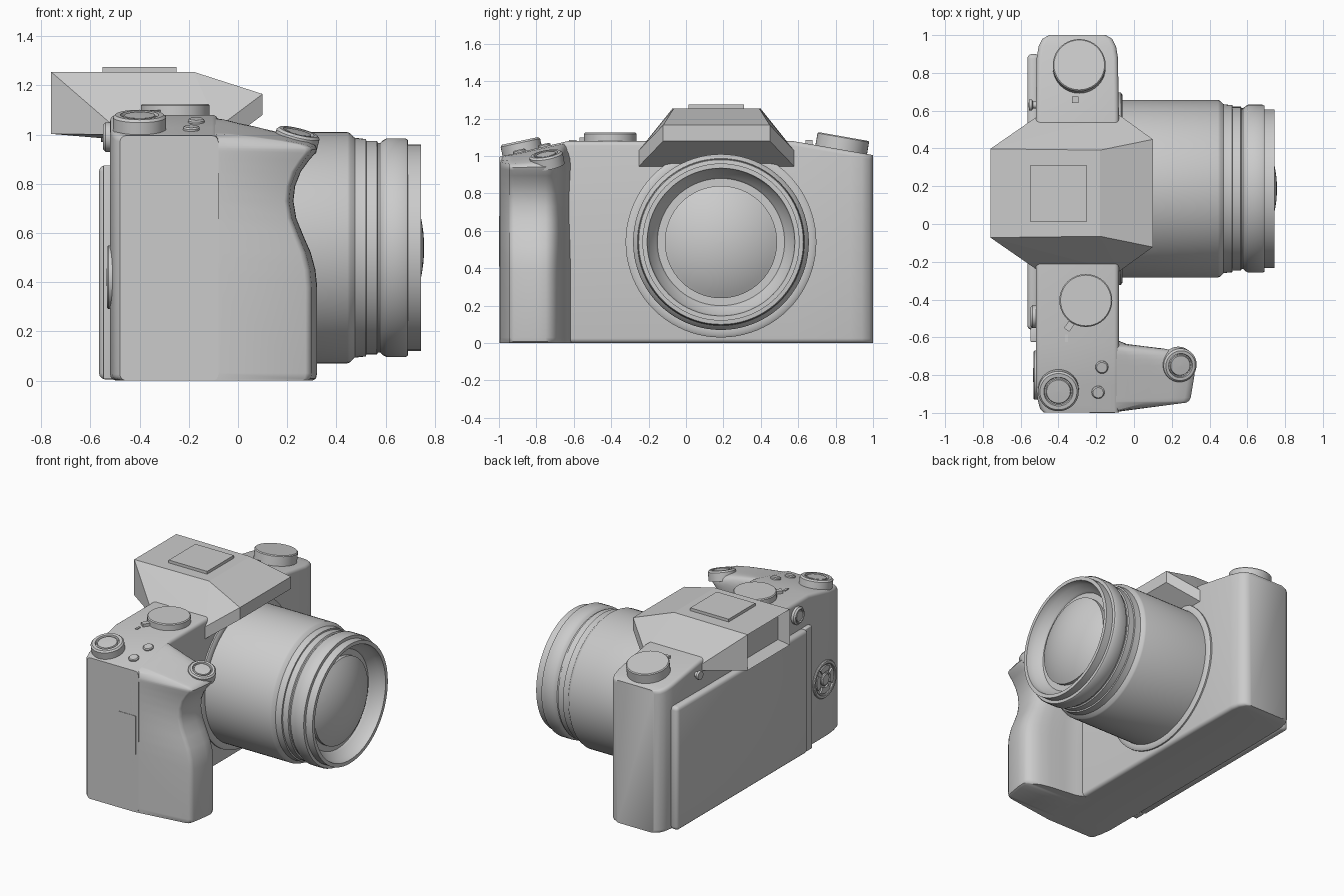
import bpy, bmesh
from math import sin, cos, pi, radians
from mathutils import Matrix, Euler, Vector

if "Cube" in bpy.data.objects:
    bpy.data.objects.remove(bpy.data.objects["Cube"])


def finish(name, bm, angle=35):
    bmesh.ops.recalc_face_normals(bm, faces=bm.faces)
    me = bpy.data.meshes.new(name)
    bm.to_mesh(me)
    bm.free()
    if angle:
        me.shade_smooth()
        me.set_sharp_from_angle(angle=radians(angle))
    ob = bpy.data.objects.new(name, me)
    bpy.context.collection.objects.link(ob)
    return ob


def loft(name, rings, angle=35):
    bm = bmesh.new()
    vs = [[bm.verts.new(p) for p in r] for r in rings]
    n = len(rings[0])
    for a, b in zip(vs, vs[1:]):
        for i in range(n):
            j = (i + 1) % n
            bm.faces.new((a[i], a[j], b[j], b[i]))
    bm.faces.new(vs[0])
    bm.faces.new(vs[-1])
    return finish(name, bm, angle)


def turned(name, profile, loc, rot=(0, 0, 0), n=40):
    # profile of (radius, height) pairs around the local z axis
    m = Matrix.Translation(loc) @ Euler([radians(a) for a in rot]).to_matrix().to_4x4()
    return loft(name, [[m @ Vector((r * cos(2 * pi * i / n), r * sin(2 * pi * i / n), h))
                        for i in range(n)] for r, h in profile])


def box(name, lo, hi, bevel=0.0, rot=0):
    bm = bmesh.new()
    c = [(a + b) / 2 for a, b in zip(lo, hi)]
    s = [b - a for a, b in zip(lo, hi)]
    m = Matrix.Translation(c) @ Matrix.Rotation(radians(rot), 4, 'Z') @ Matrix.Diagonal((*s, 1))
    bmesh.ops.create_cube(bm, size=1, matrix=m)
    if bevel:
        bmesh.ops.bevel(bm, geom=bm.edges[:], offset=bevel, segments=3, profile=0.5, affect='EDGES')
    return finish(name, bm)


def top_z(y):
    # shoulders fall away towards both ends
    if y < -0.63:
        return 1.08 - 0.085 * (-0.63 - y) / 0.37
    return 1.08 - 0.075 * max(0, y - 0.57) / 0.43


# main body, lofted along its length
def body_ring(y, x0, x1, r=0.025):
    z1, pts = top_z(y), []
    corners = [(x1 - r, r, -90), (x1 - r, z1 - r, 0), (x0 + r, z1 - r, 90), (x0 + r, r, 180)]
    for cx, cz, a0 in corners:
        for k in range(5):
            a = radians(a0 + k * 22.5)
            pts.append((cx + r * cos(a), y, cz + r * sin(a)))
    return pts


stations = [(-.997, -.48, -.08), (-.98, -.497, -.08), (-.93, -.51, -.08), (-.85, -.52, -.08),
            (-.63, -.52, -.08), (.57, -.52, -.08), (.88, -.515, -.085), (.94, -.505, -.095),
            (.98, -.485, -.115), (1.0, -.45, -.15)]
loft("camera_body", [body_ring(*s) for s in stations])

# hand grip, a waisted profile lofted along y
grip_profile = [(0, 0), (.96, 0), (.99, .008), (1, .03), (1, .38), (.985, .45), (.945, .52),
                (.88, .59), (.82, .66), (.795, .73), (.81, .79), (.86, .85), (.93, .895),
                (.985, .925), (1, .945), (.985, .965), (.93, .985), (.75, 1.015), (.5, 1.045),
                (.25, 1.07), (0, 1.08)]
grip_reach = [(-.61, -.10), (-.635, -.04), (-.648, .06), (-.66, .16), (-.675, .235), (-.695, .28), (-.72, .31),
              (-.75, .322), (-.8, .32), (-.92, .30), (-.938, .29), (-.946, .275), (-.997, -.11)]
loft("hand_grip", [[(-.15 + u * (xm + .15), y,
                     z - (1.08 - top_z(y)) * max(0, z - .93) / .15)
                    for u, z in grip_profile] for y, xm in grip_reach], 40)

# viewfinder housing with recessed eyepiece
half = [(-.76, .235, 1.255), (-.18, .228, 1.255), (.1, .285, 1.165), (.1, .285, 1.08),
        (-.08, .415, .945), (-.08, .415, 1.03), (-.5, .415, 1.03), (-.5, .415, 1.0), (-.76, .235, 1.003)]
bm = bmesh.new()
for x, d, z in half:
    for s in (-1, 1):
        bm.verts.new((x, .163 + s * d, z))
bmesh.ops.convex_hull(bm, input=bm.verts[:])
bmesh.ops.dissolve_limit(bm, angle_limit=radians(1), verts=bm.verts[:], edges=bm.edges[:])
bm.normal_update()
rear = min(bm.faces, key=lambda f: f.calc_center_median().x)
bmesh.ops.inset_individual(bm, faces=[rear], thickness=.045)
bmesh.ops.translate(bm, verts=rear.verts[:], vec=(.07, 0, 0))
finish("viewfinder_housing", bm, 0)
box("accessory_shoe", (-.55, .013, 1.24), (-.25, .31, 1.275))

# lens
LY, LZ = .187, .54
turned("lens_flange", [(.51, -.1), (.51, -.07), (.495, -.06), (.47, -.06)], (0, LY, LZ), (0, 90, 0), 80)
turned("lens_barrel",
       [(.47, -.1), (.47, .445), (.466, .455), (.447, .475), (.443, .51), (.443, .52), (.434, .522),
        (.434, .565), (.426, .57), (.426, .578), (.437, .59), (.445, .605), (.445, .68), (.44, .69),
        (.42, .692), (.42, .745), (.395, .745), (.385, .70), (.35, .665), (.34, .65), (.29, .65)],
       (0, LY, LZ), (0, 90, 0), 80)
R = .585
turned("front_glass", [(.3, .64)] + [(R * sin(a), .757 - R + R * cos(a)) for a in
       [.538 * (1 - k / 10) + .001 for k in range(11)]], (0, LY, LZ), (0, 90, 0), 64)

# rear screen panel with hinge strip
box("rear_screen", (-.565, -.56, .005), (-.50, .90, .875), .025)
box("screen_hinge", (-.548, -.625, .005), (-.50, -.55, .875), .006)


# dials and buttons
def plain(r, h):
    return [(r, -.06), (r, h - .006), (r - .006, h), (.001, h)]


def ringed(r, h):
    return [(r, -.04), (r, h - .01), (r - .01, h), (r * .72, h), (r * .68, h - .012),
            (r * .62, h - .012), (r * .58, h - .002), (.001, h)]


turned("left_dial", plain(.14, .07), (-.29, .83, 1.035), (-10, 0, 0))
turned("mode_dial", plain(.14, .045), (-.255, -.405, 1.08))
turned("control_dial", ringed(.108, .06), (-.40, -.875, 1.022), (12, 0, 0))
turned("shutter_button", ringed(.09, .028), (.24, -.745, .985), (10, 14, 0))
for i, (x, y) in enumerate([(-.17, -.757), (-.19, -.89)]):
    turned(f"top_button_{i}", plain(.034, .014), (x, y, top_z(y)), (13, 0, 0), 20)
box("dial_pointer", (-.36, -.565, 1.06), (-.325, -.515, 1.1), 0, -35)
box("dial_mark", (-.365, -.625, 1.07), (-.35, -.585, 1.086))
box("left_dial_mark", (-.328, .64, 1.05), (-.295, .675, 1.085))
turned("rear_button", ringed(.06, .028), (-.52, -.49, .99), (0, -90, 0))
turned("rear_knob", [(.018, -.02), (.018, .015), (.03, .02), (.03, .036), (.001, .038)],
       (-.52, .63, 1.0), (0, -90, 0), 20)

# rear control pad
turned("pad_ring", [(.105, -.02), (.105, .008), (.11, .012), (.125, .012), (.13, .006), (.13, -.02)],
       (-.52, -.80, .42), (0, -90, 0))
turned("pad_centre", plain(.042, .014), (-.52, -.80, .42), (0, -90, 0), 24)
for i in range(4):
    rim = []
    for r, sgn in ((.055, 1), (.095, -1)):
        for k in range(7):
            a = i * pi / 2 + sgn * radians(-34 + k * 68 / 6)
            rim.append((-.80 + r * cos(a), .42 + r * sin(a)))
    loft(f"pad_key_{i}", [[(x, y, z) for y, z in rim] for x in (-.51, -.53)])

# card door on the grip side
box("card_door", (-.235, -1.0, .41), (-.10, -.98, .68))
